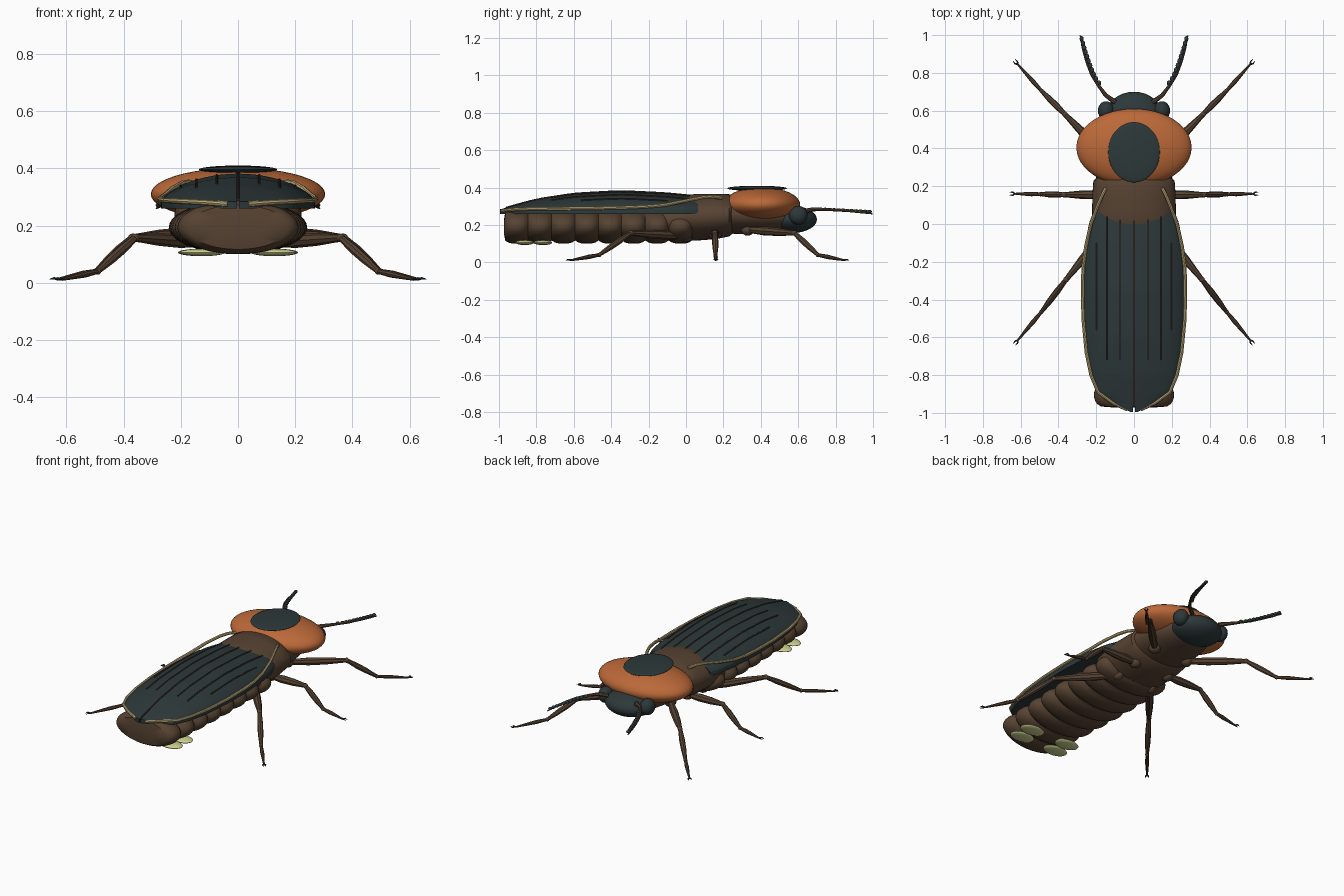
import bpy, bmesh, math
from mathutils import Vector

if "Cube" in bpy.data.objects:
    bpy.data.objects.remove(bpy.data.objects["Cube"])


def material(name, rgb):
    m = bpy.data.materials.new(name)
    m.diffuse_color = (*rgb, 1)
    m.use_nodes = True
    m.node_tree.nodes["Principled BSDF"].inputs["Base Color"].default_value = m.diffuse_color
    return m


SLATE = material("dark slate", (0.026, 0.040, 0.042))
ORANGE = material("burnt orange", (0.50, 0.14, 0.040))
BROWN = material("brown", (0.095, 0.056, 0.032))
DARK = material("dark brown", (0.045, 0.027, 0.020))
CREAM = material("cream", (0.52, 0.40, 0.19))
GLOW = material("pale green", (0.60, 0.64, 0.28))


def finish(name, bm, mat):
    bmesh.ops.recalc_face_normals(bm, faces=bm.faces)
    me = bpy.data.meshes.new(name)
    bm.to_mesh(me)
    bm.free()
    me.materials.append(mat)
    ob = bpy.data.objects.new(name, me)
    bpy.context.collection.objects.link(ob)
    return ob


def ball(name, center, radii, mat, seg=32):
    bm = bmesh.new()
    bmesh.ops.create_uvsphere(bm, u_segments=seg, v_segments=seg // 2, radius=1)
    for v in bm.verts:
        v.co = Vector([c + r * k for c, r, k in zip(center, radii, v.co)])
    return finish(name, bm, mat)


def skin(name, rings, mat):
    """Closed surface through equal-length rings of points."""
    bm = bmesh.new()
    vs = [[bm.verts.new(p) for p in ring] for ring in rings]
    n = len(vs[0])
    for a, b in zip(vs, vs[1:]):
        for i in range(n):
            bm.faces.new((a[i], a[(i + 1) % n], b[(i + 1) % n], b[i]))
    bm.faces.new(vs[0])
    bm.faces.new(vs[-1])
    return finish(name, bm, mat)


def body(name, sections, mat, n=40):
    """Elliptical sections (y, x radius, z radius, z centre) along y."""
    turn = [2 * math.pi * i / n for i in range(n)]
    return skin(name, [[(rx * math.cos(a), y, cz + rz * math.sin(a)) for a in turn]
                       for y, rx, rz, cz in sections], mat)


def tube(name, pts, radii, mat):
    cu = bpy.data.curves.new(name, 'CURVE')
    cu.dimensions = '3D'
    cu.bevel_depth = 1
    cu.bevel_resolution = 2
    cu.use_fill_caps = True
    sp = cu.splines.new('POLY')
    sp.points.add(len(pts) - 1)
    for i, p in enumerate(pts):
        sp.points[i].co = (*p, 1)
        sp.points[i].radius = radii[i] if isinstance(radii, (list, tuple)) else radii
    cu.materials.append(mat)
    ob = bpy.data.objects.new(name, cu)
    bpy.context.collection.objects.link(ob)
    return ob


def interp(table, y):
    """Piecewise linear lookup in a table with falling first values."""
    for (y0, a), (y1, b) in zip(table, table[1:]):
        if y >= y1:
            return a + (b - a) * min(1, max(0, (y0 - y) / (y0 - y1)))
    return table[-1][1]


# Segmented abdomen
sections = [(-0.972, 0.10, 0.045, 0.19)]
for s in range(8):
    yc = -0.905 + 0.125 * s
    wide = 0.212 + 0.03 * math.sin(math.pi * min(1, s / 5) / 2)
    for k in range(9):
        t = -0.98 + 1.96 * k / 8
        f = 0.78 + 0.22 * math.sqrt(1 - t * t)
        sections.append((yc + 0.0625 * t, wide * f, 0.094 * f, 0.194))
body("abdomen", sections, BROWN)

# Thorax and the neck under the shield
body("thorax", [(-0.14, 0.19, 0.09, 0.205), (-0.08, 0.215, 0.108, 0.225),
                (0.0, 0.222, 0.122, 0.238), (0.06, 0.222, 0.125, 0.242),
                (0.16, 0.22, 0.121, 0.246), (0.23, 0.215, 0.113, 0.252),
                (0.25, 0.19, 0.10, 0.255)], BROWN)
body("neck", [(0.2, 0.20, 0.10, 0.255), (0.3, 0.20, 0.102, 0.254),
              (0.42, 0.18, 0.09, 0.25), (0.52, 0.15, 0.08, 0.245),
              (0.58, 0.10, 0.06, 0.24)], BROWN)

# Shield with its dark spot
ball("shield", (0, 0.405, 0.31), (0.305, 0.205, 0.092), ORANGE, 48)
ball("shield_spot", (0, 0.38, 0.396), (0.137, 0.16, 0.014), SLATE, 40)

# Head
ball("head", (0, 0.565, 0.23), (0.155, 0.135, 0.073), SLATE)

# Wing case outline, crown height and surface
WIDTH = [(0.065, 0.215), (0.0, 0.24), (-0.12, 0.258), (-0.3, 0.27), (-0.5, 0.267),
         (-0.68, 0.25), (-0.8, 0.225), (-0.89, 0.186), (-0.945, 0.11), (-0.995, 0.02)]
CROWN = [(0.065, 0.353), (-0.1, 0.37), (-0.35, 0.382), (-0.6, 0.368),
         (-0.8, 0.337), (-0.93, 0.302), (-0.995, 0.283)]


def wing_z(x, y):
    u = min(1, x / interp(WIDTH, y))
    return 0.285 + (interp(CROWN, y) - 0.285) * (1 - u * u) ** 0.7


TRIM = [(0.15, 0.19, 0.345), (0.172, 0.145, 0.352), (0.195, 0.09, 0.348),
        (0.228, 0.0, 0.33), (0.255, -0.12, 0.306), (0.268, -0.22, 0.298),
        (0.272, -0.32, 0.294), (0.269, -0.5, 0.29), (0.252, -0.68, 0.288),
        (0.227, -0.8, 0.287), (0.19, -0.89, 0.285), (0.112, -0.947, 0.281),
        (0.035, -0.983, 0.275)]

# Leg joints: hip, knee, ankle, foot
LEGS = {"front": [(0.12, 0.33, 0.175), (0.365, 0.58, 0.157), (0.49, 0.705, 0.04), (0.615, 0.845, 0.012)],
        "middle": [(0.12, 0.155, 0.155), (0.37, 0.155, 0.157), (0.495, 0.158, 0.04), (0.63, 0.16, 0.012)],
        "hind": [(0.12, 0.0, 0.14), (0.36, -0.295, 0.157), (0.49, -0.465, 0.04), (0.615, -0.615, 0.012)]}

for side, sx in (("right", 1), ("left", -1)):
    def flip(pts):
        return [(sx * p[0], p[1], p[2]) for p in pts]

    # Wing case: domed top with a short upright rim
    rings = []
    for i in range(41):
        y = 0.065 - 1.06 * i / 40
        w = interp(WIDTH, y)
        arc = [w * math.sin(math.pi / 2 * k / 14) for k in range(15)]
        ring = [(max(0.004, x), y, wing_z(x, y)) for x in arc]
        rings.append(flip(ring + [(w, y, 0.26), (0.004, y, 0.26)]))
    skin(side + "_wing_case", rings, SLATE)
    tube(side + "_wing_trim", flip(TRIM), 0.0095, CREAM)

    # Fine ridges along the wing case
    for j, (x, y0, y1) in enumerate([(0.075, 0.05, -0.72), (0.145, 0.04, -0.72), (0.2, -0.1, -0.56)]):
        ys = [y0 + (y1 - y0) * k / 12 for k in range(13)]
        tube(f"{side}_ridge_{j + 1}", flip([(x, y, wing_z(x, y)) for y in ys]), 0.0045, DARK)

    # Eye
    ball(side + "_eye", (sx * 0.148, 0.6, 0.252), (0.043, 0.05, 0.05), SLATE, 24)

    # Antenna: brown stalk with a row of dark lobes
    stalk = [(0.1, 0.645, 0.275), (0.15, 0.682, 0.284), (0.19, 0.735, 0.284), (0.225, 0.79, 0.281),
             (0.252, 0.86, 0.276), (0.272, 0.93, 0.268), (0.285, 0.997, 0.26)]
    tube(side + "_antenna", flip(stalk), [0.014, 0.011, 0.008, 0.007, 0.006, 0.005, 0.003], BROWN)
    for k in range(11):
        t = k / 10
        ball(f"{side}_antenna_lobe_{k + 1}",
             (sx * (0.185 + 0.092 * t ** 0.75), 0.745 + 0.235 * t, 0.284 - 0.012 * t),
             (0.011, 0.015, 0.009), SLATE, 12)

    # Legs
    for leg, joints in LEGS.items():
        hip, knee, ankle, foot = [Vector(p) for p in flip(joints)]
        name = f"{side}_{leg}"
        ball(name + "_hip", hip, (0.036, 0.036, 0.032), BROWN, 16)
        for part, a, b, rad in (("thigh", hip, knee, (0.016, 0.024, 0.022, 0.013)),
                                ("shin", knee, ankle, (0.012, 0.017, 0.016, 0.010)),
                                ("foot", ankle, foot, (0.009, 0.012, 0.009, 0.005))):
            tube(f"{name}_{part}", [a.lerp(b, t) for t in (0, 0.35, 0.65, 1)], rad, BROWN)
        ball(name + "_knee", knee, (0.015,) * 3, BROWN, 12)
        ball(name + "_ankle", ankle, (0.012,) * 3, BROWN, 12)
        d = (foot - ankle).normalized()
        d.z = 0
        across = Vector((-d.y, d.x, 0))
        for c in (1, -1):
            tube(f"{name}_claw_{'a' if c > 0 else 'b'}",
                 [foot, foot + d * 0.014 + across * c * 0.009 + Vector((0, 0, 0.004)),
                  foot + d * 0.03 + across * c * 0.007], [0.005, 0.004, 0.001], SLATE)

    # Glowing plates under the tail
    for j, (y, x) in enumerate([(-0.862, 0.125), (-0.765, 0.13)]):
        ball(f"{side}_glow_plate_{j + 1}", (sx * x, y, 0.106), (0.08, 0.05, 0.013), GLOW, 24)

# Seam between the wing cases
ys = [0.065 - 1.03 * k / 16 for k in range(17)]
tube("wing_seam", [(0, y, interp(CROWN, y) - 0.001) for y in ys], 0.006, DARK)

# Turn curves into meshes and smooth everything
bpy.ops.object.select_all(action='SELECT')
bpy.context.view_layer.objects.active = bpy.data.objects["abdomen"]
bpy.ops.object.convert(target='MESH')
bpy.ops.object.shade_smooth_by_angle(angle=math.radians(40))
